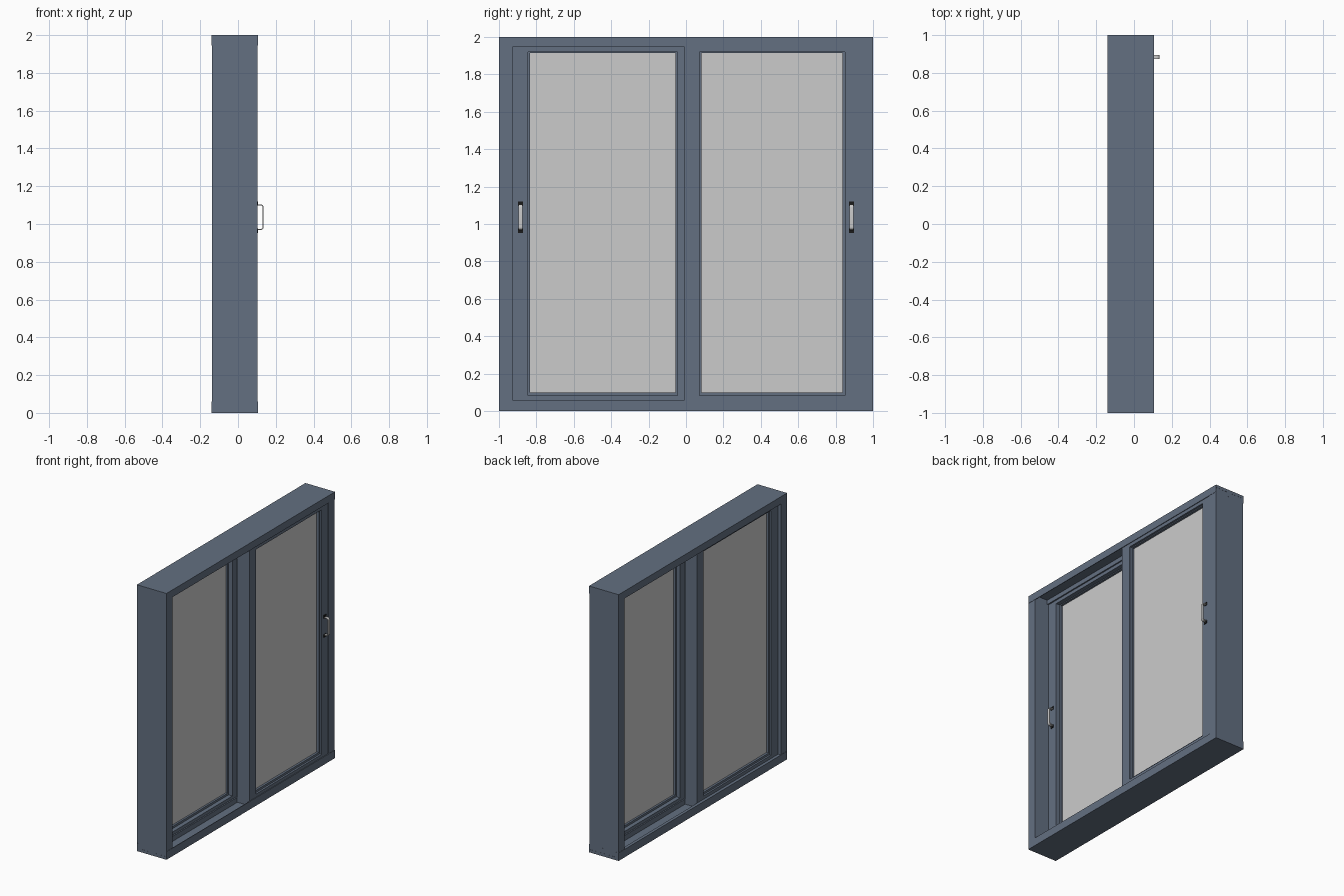
import bpy, bmesh, math

if "Cube" in bpy.data.objects:
    bpy.data.objects.remove(bpy.data.objects["Cube"])


def material(name, rgb):
    m = bpy.data.materials.new(name)
    m.diffuse_color = (*rgb, 1)
    m.use_nodes = True
    m.node_tree.nodes["Principled BSDF"].inputs["Base Color"].default_value = m.diffuse_color
    return m


SLATE = material("slate_paint", (0.125, 0.16, 0.22))
BLACK = material("black_plastic", (0.01, 0.01, 0.01))


def finish(bm, name, mat=None):
    bmesh.ops.recalc_face_normals(bm, faces=bm.faces)
    me = bpy.data.meshes.new(name)
    bm.to_mesh(me)
    bm.free()
    ob = bpy.data.objects.new(name, me)
    bpy.context.collection.objects.link(ob)
    if mat:
        me.materials.append(mat)
    return ob


def box(name, x, y, z, mat=None):
    bm = bmesh.new()
    bmesh.ops.create_cube(bm, size=1)
    for v in bm.verts:
        v.co = [(a + b) / 2 + c * (b - a) for c, (a, b) in zip(v.co, (x, y, z))]
    return finish(bm, name, mat)


def prism(name, pts, y0, y1, mat=None):
    """Extrude an (x, z) profile along y."""
    bm = bmesh.new()
    f = bm.faces.new([bm.verts.new((x, y0, z)) for x, z in pts])
    r = bmesh.ops.extrude_face_region(bm, geom=[f])
    for v in r["geom"]:
        if isinstance(v, bmesh.types.BMVert):
            v.co.y = y1
    return finish(bm, name, mat)


def ring(name, x, outer, inner, mat):
    """Rectangular frame; outer and inner are (y0, y1, z0, z1)."""
    bm = bmesh.new()

    def loop(r, px):
        y0, y1, z0, z1 = r
        return [bm.verts.new((px, a, b)) for a, b in ((y0, z0), (y1, z0), (y1, z1), (y0, z1))]
    loops = [loop(outer, x[0]), loop(outer, x[1]), loop(inner, x[1]), loop(inner, x[0])]
    for a, b in zip(loops, loops[1:] + loops[:1]):
        for i in range(4):
            j = (i + 1) % 4
            bm.faces.new((a[i], a[j], b[j], b[i]))
    return finish(bm, name, mat)


# Head and sill: double-channel profiles running the full width
X0, X1 = -0.14, 0.106


def channel(edge, lip, floor):
    return [(X0, edge), (X1, edge), (X1, lip), (0.101, lip), (0.101, floor),
            (-0.003, floor), (-0.003, lip), (-0.013, lip), (-0.013, floor),
            (-0.117, floor), (-0.117, lip), (X0, lip)]


prism("frame_head", channel(2.0, 1.945, 1.978), -1, 1, SLATE)
prism("frame_sill", channel(0.0, 0.06, 0.022), -1, 1, SLATE)

# Side jambs
for side, s in (("left", -1), ("right", 1)):
    box("frame_jamb_" + side, (X0 + 0.002, X1 - 0.002), sorted((s * 0.928, s * 0.999)),
        (0.002, 1.998), SLATE)


def handle(name, x, y):
    """Bent strap grip with a black mount at each end."""
    zc, h, d, t, r = 1.036, 0.068, 0.036, 0.006, 0.016

    def path(o):
        pts = [(x - 0.002, zc - h + o)]
        for sgn, start in ((-1, -90), (1, 0)):
            for i in range(7):
                a = math.radians(start + i * 15)
                pts.append((x + d - r + (r - o) * math.cos(a),
                            zc + sgn * (h - r) + (r - o) * math.sin(a)))
        return pts + [(x - 0.002, zc + h - o)]
    grip = prism(name + "_grip", path(0) + path(t)[::-1], y - 0.011, y + 0.011)
    bpy.ops.object.select_all(action='DESELECT')
    grip.select_set(True)
    bpy.context.view_layer.objects.active = grip
    bpy.ops.object.shade_smooth_by_angle(angle=math.radians(35))
    for end, s in (("lower", -1), ("upper", 1)):
        zm = zc + s * (h + 0.004)
        box(f"{name}_mount_{end}", (x - 0.002, x + 0.005), (y - 0.013, y + 0.013),
            (zm - 0.011, zm + 0.011), BLACK)


def sash(name, x, bead_x, glass_x, outer_y, open_y, glass_y, handle_y):
    opening = (*open_y, 0.083, 1.92)
    pane = (*glass_y, 0.099, 1.913)
    ring(name + "_frame", x, (*outer_y, 0.025, 1.975), opening, SLATE)
    ring(name + "_glazing_bead", bead_x, opening, pane, SLATE)
    box(name + "_glass", glass_x, glass_y, (0.099, 1.913))
    handle(name + "_handle", x[1], handle_y)


# Two sliding sashes on separate tracks
sash("outer_sash", (-0.002, 0.1), (0.03, 0.085), (0.045, 0.068),
     (-0.008, 0.928), (0.072, 0.849), (0.083, 0.837), 0.885)
sash("inner_sash", (-0.115, -0.014), (-0.101, -0.046), (-0.084, -0.061),
     (-0.928, 0.034), (-0.846, -0.046), (-0.835, -0.057), -0.885)
